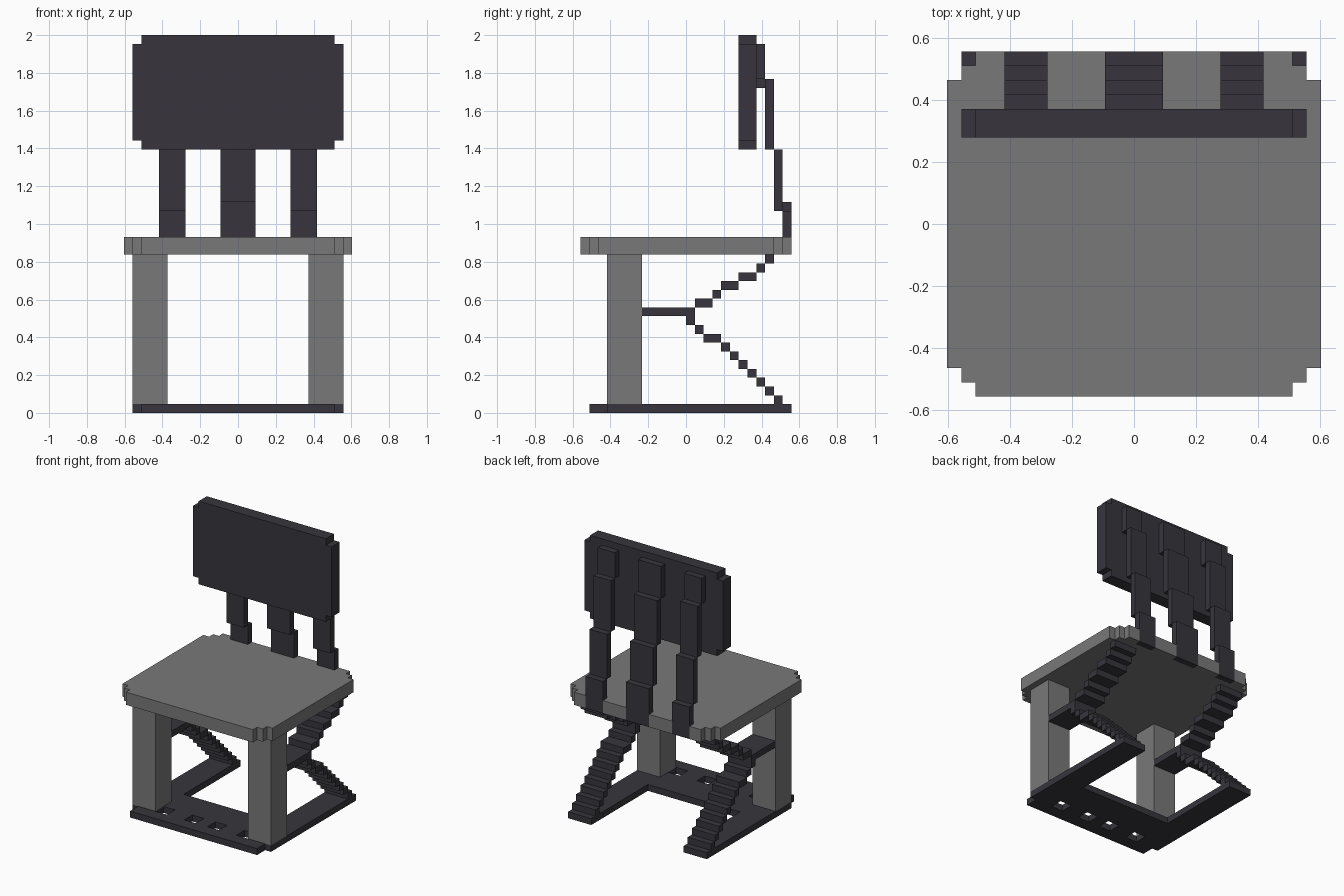
import bpy, bmesh
from mathutils import Vector

if "Cube" in bpy.data.objects:
    bpy.data.objects.remove(bpy.data.objects["Cube"])

U = 2 / 43  # the model sits on a grid of 43 units of height


def material(name, rgb):
    m = bpy.data.materials.new(name)
    m.diffuse_color = (*rgb, 1)
    m.use_nodes = True
    m.node_tree.nodes["Principled BSDF"].inputs["Base Color"].default_value = m.diffuse_color
    return m


GREY = material("mid grey", (0.19, 0.19, 0.19))
DARK = material("dark charcoal", (0.038, 0.036, 0.046))


def finish(name, bm, mat):
    bmesh.ops.recalc_face_normals(bm, faces=bm.faces[:])
    bmesh.ops.scale(bm, vec=(U, U, U), verts=bm.verts[:])
    me = bpy.data.meshes.new(name)
    bm.to_mesh(me)
    bm.free()
    me.materials.append(mat)
    ob = bpy.data.objects.new(name, me)
    bpy.context.collection.objects.link(ob)
    return ob


def extrude(bm, faces, vec):
    r = bmesh.ops.extrude_face_region(bm, geom=faces)
    verts = [g for g in r["geom"] if isinstance(g, bmesh.types.BMVert)]
    bmesh.ops.translate(bm, vec=vec, verts=verts)


def prism(name, points, vec, mat):
    bm = bmesh.new()
    f = bm.faces.new([bm.verts.new(p) for p in points])
    extrude(bm, [f], Vector(vec))
    return finish(name, bm, mat)


def boxes(name, x0, x1, steps, mat):
    """Blocks sharing one x range; each step is (y0, y1, z0, z1)."""
    bm = bmesh.new()
    for y0, y1, z0, z1 in steps:
        f = bm.faces.new([bm.verts.new(p) for p in
                          ((x0, y0, z0), (x1, y0, z0), (x1, y1, z0), (x0, y1, z0))])
        extrude(bm, [f], Vector((0, 0, z1 - z0)))
    return finish(name, bm, mat)


# Seat: stepped corners, with notches along the back edge for the slats
right_front = [(11, -12), (11, -11), (12, -11), (12, -10), (13, -10)]
right_back = [(x, -y) for x, y in reversed(right_front)]
notches = [(9, 12), (9, 11), (6, 11), (6, 12), (2, 12), (2, 11)]
half = right_front + right_back + notches
outline = half + [(-x, y) for x, y in reversed(half)]
prism("seat", [(x, y, 18) for x, y in outline], (0, 0, 2), GREY)

# Backrest panel: rectangle with one-unit corner steps
half = [(11, 30), (11, 31), (12, 31), (12, 42), (11, 42), (11, 43)]
outline = half + [(-x, z) for x, z in reversed(half)]
prism("backrest_panel", [(x, 6, z) for x, z in outline], (0, 2, 0), DARK)

# Base plate: U shape open at the back, four square holes at the front
xs = [-12, -11, -8, -6, -3, -1, 1, 3, 6, 8, 11, 12]
ys = [-11, -9, -7, -2, 12]
bm = bmesh.new()
grid = {(x, y): bm.verts.new((x, y, 0)) for x in xs for y in ys}
for x0, x1 in zip(xs, xs[1:]):
    for y0, y1 in zip(ys, ys[1:]):
        mid = abs(x0 + x1) / 2
        notch = y0 == -11 and mid > 11
        hole = y0 == -9 and mid in (2, 7)
        gap = y0 == -2 and mid < 8
        if not (notch or hole or gap):
            bm.faces.new([grid[x0, y0], grid[x1, y0], grid[x1, y1], grid[x0, y1]])
loose = [v for v in bm.verts if not v.link_faces]
bmesh.ops.delete(bm, geom=loose, context="VERTS")
extrude(bm, bm.faces[:], Vector((0, 0, 1)))
finish("base_plate", bm, DARK)

# Zigzag side supports: lower run, bar to the front leg, upper run
support = [(y, y + 1, 11 - y, 12 - y) for y in range(4, 11)]
support += [(2, 4, 8, 9), (1, 2, 9, 10), (0, 1, 10, 12), (-5, 0, 11, 12)]
support += [(1, 3, 12, 13), (3, 4, 13, 14), (4, 6, 14, 15),
            (6, 8, 15, 16), (8, 9, 16, 17), (9, 10, 17, 18)]

# Stepped slats leaning forward behind the panel
centre_slat = [(11, 12, 18, 24), (10, 11, 24, 30), (9, 10, 30, 37), (8, 9, 37, 42)]
side_slat = [(11, 12, 18, 23), (10, 11, 23, 30), (9, 10, 30, 38), (8, 9, 38, 42)]
boxes("centre_slat", -2, 2, centre_slat, DARK)

# Parts mirrored left and right
for side, s in (("left", -1), ("right", 1)):
    boxes(side + "_front_leg", 8 * s, 12 * s, [(-9, -5, 1, 18)], GREY)
    boxes(side + "_support", 8 * s, 12 * s, support, DARK)
    boxes(side + "_slat", 6 * s, 9 * s, side_slat, DARK)
